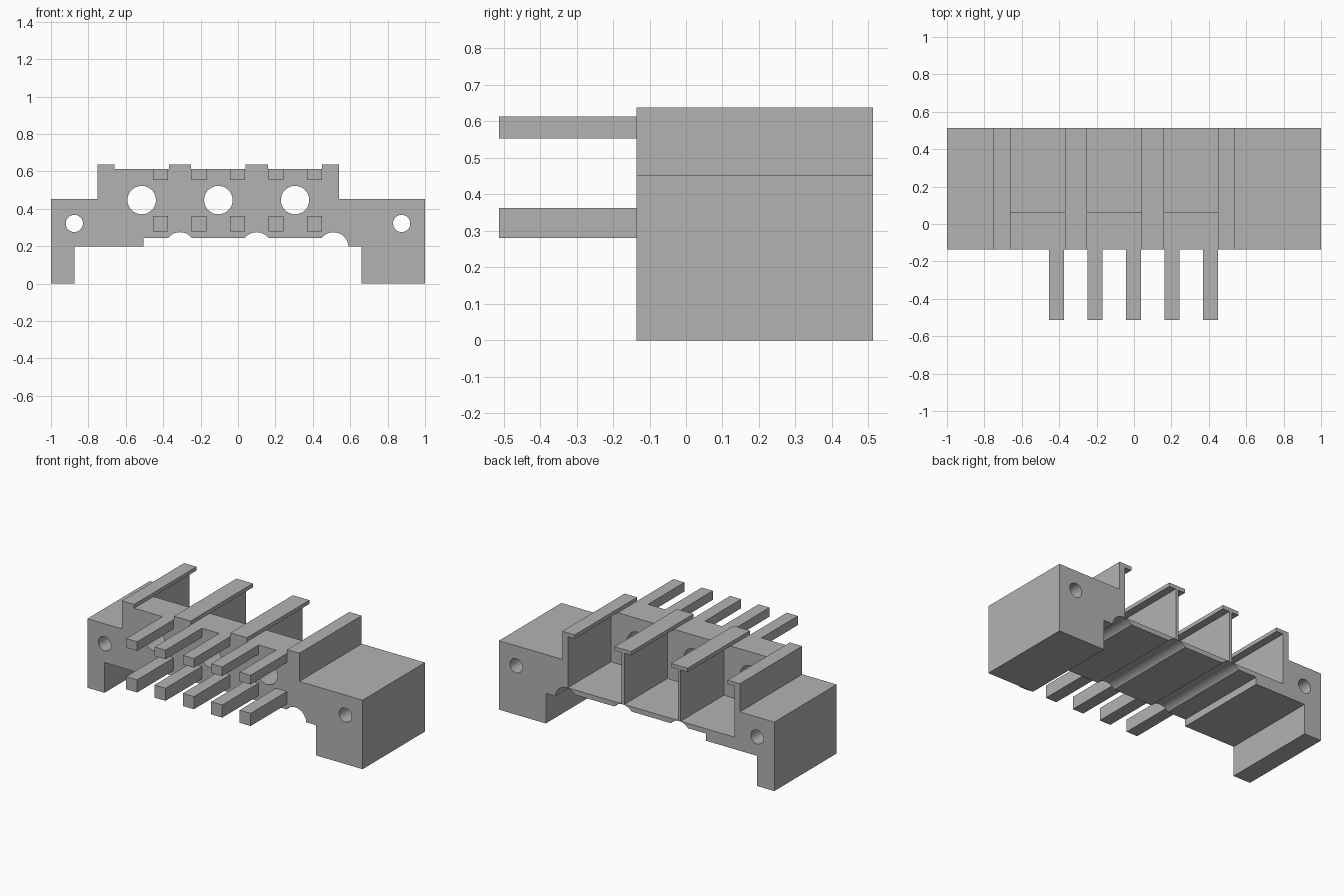
import bpy
import bmesh
from math import cos, sin, pi, acos, radians

if "Cube" in bpy.data.objects:
    bpy.data.objects.remove(bpy.data.objects["Cube"], do_unlink=True)

grey = bpy.data.materials.new("plain grey")
grey.use_nodes = True
grey.diffuse_color = (0.45, 0.45, 0.45, 1)
grey.node_tree.nodes["Principled BSDF"].inputs["Base Color"].default_value = (0.45, 0.45, 0.45, 1)

FRONT, WALL_BACK, BACK, TIP = -0.135, 0.065, 0.512, -0.512
BAYS = (-0.515, -0.105, 0.305)      # centre of each bay
TOP, WALL_TOP, FLOOR = 0.638, 0.613, 0.277


def prism(name, profile, y0, y1):
    """Extrude an x-z outline from y0 to y1."""
    bm = bmesh.new()
    near = [bm.verts.new((x, y0, z)) for x, z in profile]
    far = [bm.verts.new((x, y1, z)) for x, z in profile]
    bm.faces.new(near)
    bm.faces.new(far[::-1])
    n = len(profile)
    for i in range(n):
        j = (i + 1) % n
        bm.faces.new((near[j], near[i], far[i], far[j]))
    bmesh.ops.recalc_face_normals(bm, faces=bm.faces)
    mesh = bpy.data.meshes.new(name)
    bm.to_mesh(mesh)
    bm.free()
    mesh.materials.append(grey)
    obj = bpy.data.objects.new(name, mesh)
    bpy.context.collection.objects.link(obj)
    return obj


def arc(cx, cz, r, a0, a1, n):
    return [(cx + r * cos(a0 + (a1 - a0) * i / n), cz + r * sin(a0 + (a1 - a0) * i / n))
            for i in range(n + 1)]


def rect(x0, x1, z0, z1):
    return [(x0, z0), (x1, z0), (x1, z1), (x0, z1)]


def cut(obj, cutters):
    for c in cutters:
        c.hide_render = True
        mod = obj.modifiers.new("cut", 'BOOLEAN')
        mod.operation, mod.solver, mod.object = 'DIFFERENCE', 'EXACT', c
    bpy.context.view_layer.update()
    deps = bpy.context.evaluated_depsgraph_get()
    mesh = bpy.data.meshes.new_from_object(obj.evaluated_get(deps))
    obj.modifiers.clear()
    obj.data = mesh
    for c in cutters:
        bpy.data.objects.remove(c, do_unlink=True)


# Body outline: feet, stepped underside with round grooves, crenellated top
R, GZ, UNDER, STEP = 0.08, 0.195, 0.245, 0.198
edge = acos((((R ** 2 - (UNDER - GZ) ** 2) ** 0.5)) / R)
outline = [(-1, 0), (-0.875, 0), (-0.875, STEP), (-0.505, STEP), (-0.505, UNDER)]
for cx in BAYS[:2]:
    outline += arc(cx + 0.205, GZ, R, pi - edge, edge, 16)
outline += arc(BAYS[2] + 0.205, GZ, R, pi - edge, 0.04, 20)
outline += [(0.66, STEP), (0.66, 0), (1, 0), (1, 0.453), (0.54, 0.453), (0.54, TOP)]
for cx in reversed(BAYS):
    outline += [(cx + 0.145, TOP), (cx + 0.145, WALL_TOP),
                (cx - 0.145, WALL_TOP), (cx - 0.145, TOP)]
outline += [(-0.75, TOP), (-0.75, 0.453), (-1, 0.453)]
body = prism("body", outline, FRONT, BACK)

# Bays open at the back, with lips overhanging thin dividers, plus holes
cutters = []
for cx in BAYS:
    bay = [(cx - 0.195, FLOOR), (cx + 0.195, FLOOR), (cx + 0.195, WALL_TOP), (cx + 0.145, WALL_TOP),
           (cx + 0.145, 0.8), (cx - 0.145, 0.8), (cx - 0.145, WALL_TOP), (cx - 0.195, WALL_TOP)]
    cutters.append(prism("bay_cutter", bay, WALL_BACK, 0.7))
    cutters.append(prism("port_cutter", arc(cx, 0.447, 0.076, 0, 2 * pi, 40)[:-1], -0.3, 0.2))
for side in (-1, 1):
    cutters.append(prism("screw_cutter", arc(side * 0.875, 0.322, 0.046, 0, 2 * pi, 32)[:-1], -0.3, 0.7))
cut(body, cutters)

# Two rows of square prongs on the front
for i in range(5):
    x = (i - 2) * 0.206 - 0.002
    for row, z0, z1 in (("lower", 0.28, 0.363), ("upper", 0.553, WALL_TOP)):
        prism(f"{row}_prong_{i + 1}", rect(x - 0.04, x + 0.04, z0, z1), TIP, FRONT)

# Smooth the round grooves and holes, keep edges sharp
bpy.ops.object.select_all(action='DESELECT')
body.select_set(True)
bpy.context.view_layer.objects.active = body
bpy.ops.object.shade_smooth_by_angle(angle=radians(30))
